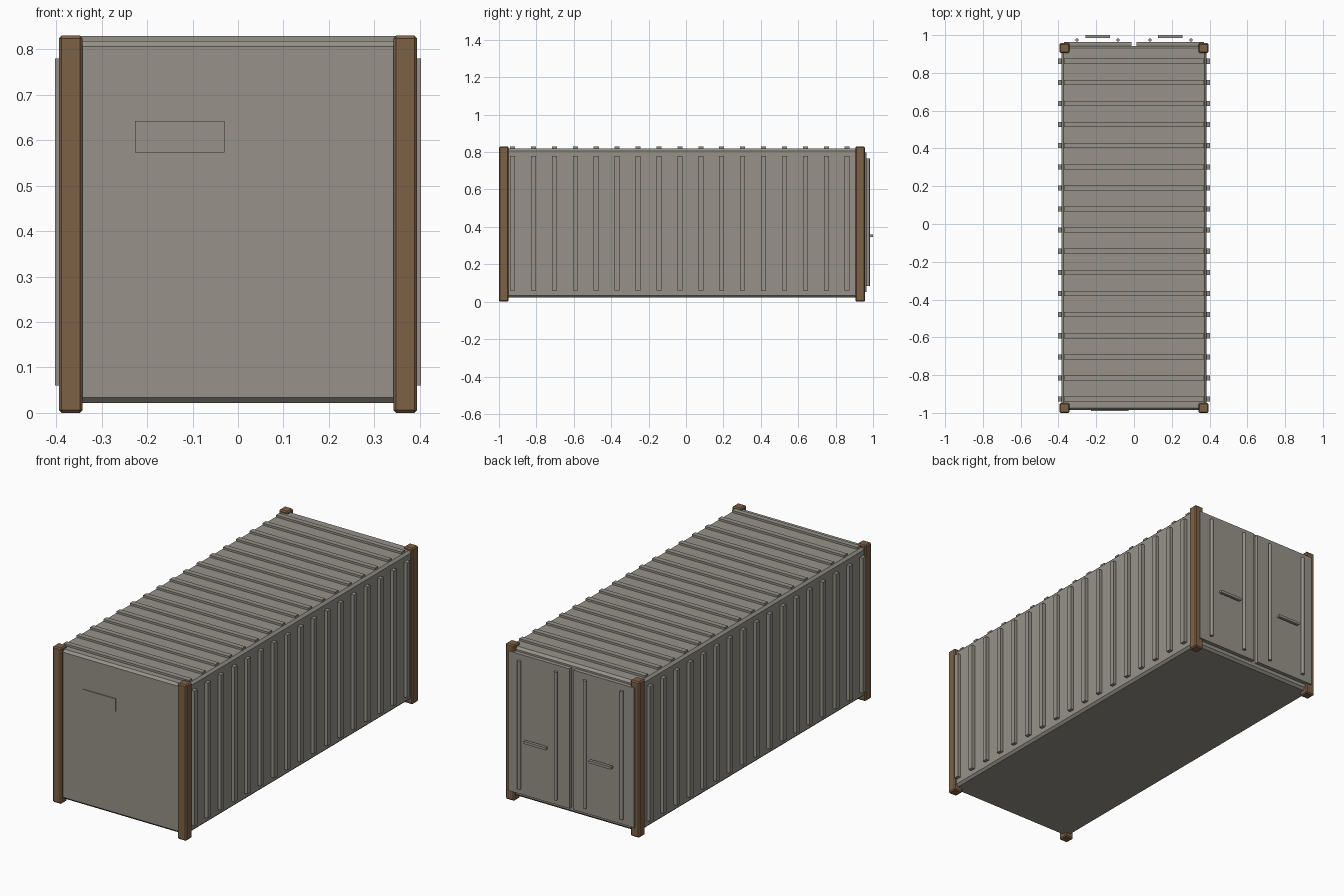
import bpy, bmesh, math
from mathutils import Matrix

if "Cube" in bpy.data.objects:
    bpy.data.objects.remove(bpy.data.objects["Cube"])


def material(name, rgb):
    m = bpy.data.materials.new(name)
    m.diffuse_color = (*rgb, 1.0)
    m.use_nodes = True
    m.node_tree.nodes["Principled BSDF"].inputs["Base Color"].default_value = m.diffuse_color
    return m


WALL = material("weathered grey", (0.308, 0.289, 0.252))
RUST = material("rust brown", (0.208, 0.121, 0.062))


def finish(bm, name, mat):
    me = bpy.data.meshes.new(name)
    bm.to_mesh(me)
    bm.free()
    me.materials.append(mat)
    ob = bpy.data.objects.new(name, me)
    bpy.context.collection.objects.link(ob)
    return ob


def add_box(bm, x, y, z):
    """Box given by (min, max) ranges on each axis."""
    size = [r[1] - r[0] for r in (x, y, z)]
    mid = [(r[0] + r[1]) / 2 for r in (x, y, z)]
    mat = Matrix.Translation(mid) @ Matrix.Diagonal((*size, 1))
    bmesh.ops.create_cube(bm, size=1, matrix=mat)


def box(name, mat, x, y, z, bevel=0):
    bm = bmesh.new()
    add_box(bm, x, y, z)
    ob = finish(bm, name, mat)
    if bevel:
        b = ob.modifiers.new("bevel", 'BEVEL')
        b.width = bevel
        b.segments = 1
    return ob


def span(s, a, b):
    return tuple(sorted((s * a, s * b)))


# Main body with chamfered edges
box("body", WALL, (-0.384, 0.384), (-0.985, 0.943), (0.022, 0.818), 0.012)

# Corner posts
for sx, side in ((-1, "left"), (1, "right")):
    for y, end in (((-1.0, -0.948), "front"), ((0.905, 0.957), "back")):
        box(f"{end}_{side}_post", RUST, span(sx, 0.342, 0.394), y, (0, 0.83), 0.006)

# Corrugation ribs on the sides and the roof
left, right, top = bmesh.new(), bmesh.new(), bmesh.new()
for i in range(17):
    c = -0.927 + i * 0.1118
    y = (c - 0.0135, c + 0.0135)
    add_box(left, (-0.402, -0.378), y, (0.06, 0.78))
    add_box(right, (0.378, 0.402), y, (0.06, 0.78))
    add_box(top, (-0.37, 0.37), y, (0.812, 0.829))
finish(left, "left_ribs", WALL)
finish(right, "right_ribs", WALL)
finish(top, "roof_ribs", WALL)

# Marking plate on the front wall
box("front_plate", WALL, (-0.227, -0.03), (-0.989, -0.983), (0.573, 0.642))

# Doors with locking rods and handles
for sx, side in ((-1, "left"), (1, "right")):
    box(f"{side}_door", WALL, span(sx, 0.012, 0.37), (0.935, 0.964), (0.053, 0.797))
    bm = bmesh.new()
    for x in (0.085, 0.302):
        bmesh.ops.create_cone(bm, cap_ends=True, segments=10, radius1=0.009,
                              radius2=0.009, depth=0.682,
                              matrix=Matrix.Translation((sx * x, 0.974, 0.426)))
    rods = finish(bm, f"{side}_door_rods", WALL)
    rods.data.shade_smooth()
    rods.data.set_sharp_from_angle(angle=math.radians(40))
    box(f"{side}_door_handle", WALL, span(sx, 0.126, 0.258), (0.984, 1.0),
        (0.346, 0.36))
